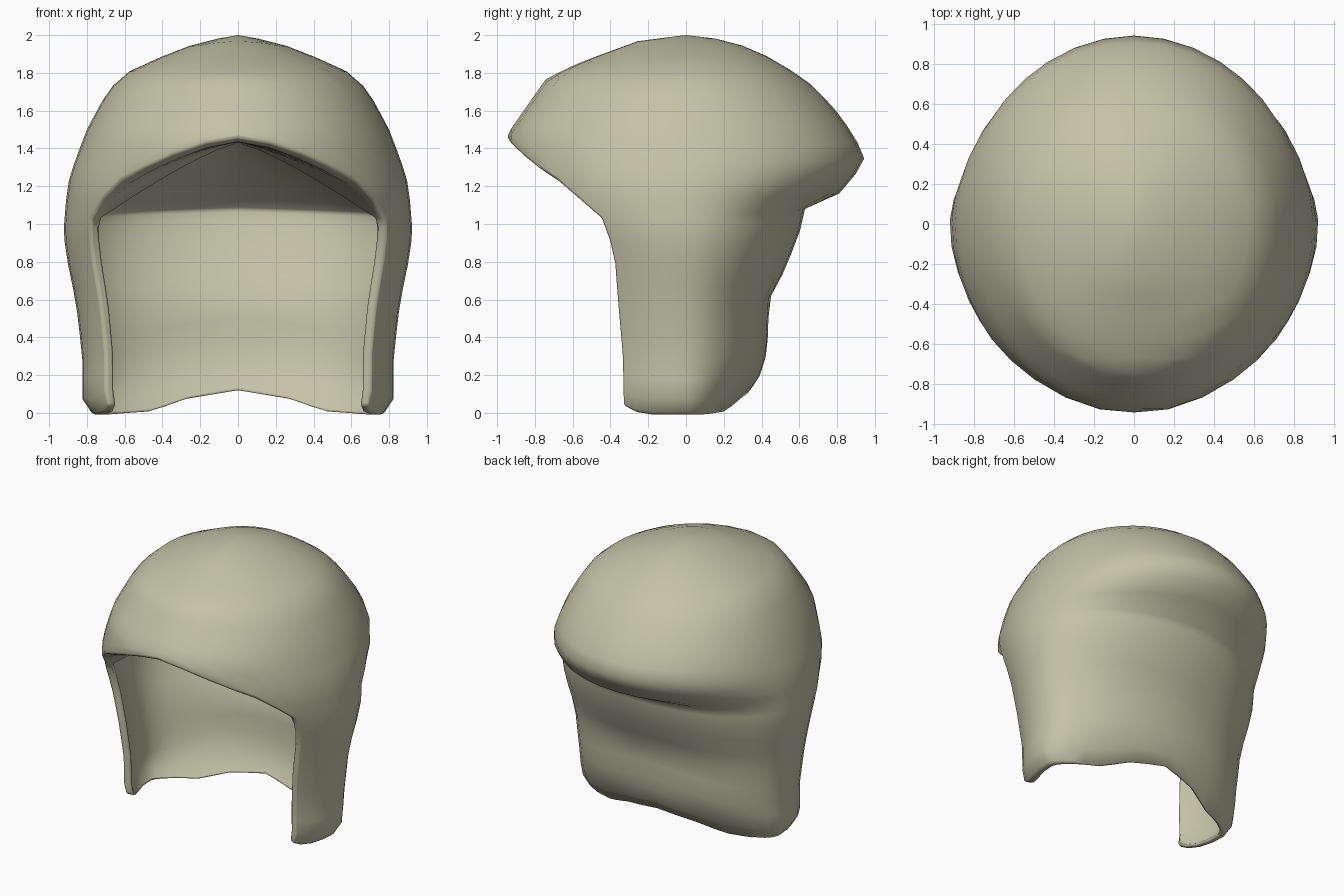
import bpy, bmesh
from math import sin, cos, radians

if "Cube" in bpy.data.objects:
    bpy.data.objects.remove(bpy.data.objects["Cube"])


def interp(table, t):
    """Piecewise linear lookup in a list of (key, value) sorted by key."""
    if t <= table[0][0]:
        return table[0][1]
    for (a, va), (b, vb) in zip(table, table[1:]):
        if t <= b:
            return va + (vb - va) * (t - a) / (b - a)
    return table[-1][1]


# Half width, front reach and back reach of the shell at each height
WIDTH = [(0, .77), (.03, .81), (.07, .825), (.3, .825), (.6, .86), (.75, .895), (.95, .925),
         (1.2, .905), (1.33, .865), (1.5, .8), (1.65, .72), (1.75, .65), (1.82, .56),
         (1.9, .37), (1.965, .2), (2, 0)]
FRONT = [(0, .63), (.3, .64), (.6, .69), (.85, .725), (1.03, .85), (1.13, .92), (1.25, .95),
         (1.47, .95), (1.57, .88), (1.77, .74), (1.86, .55), (1.97, .25), (2, 0)]
BACK = [(0, .25), (.12, .34), (.18, .385), (.32, .43), (.6, .44), (.75, .52), (.95, .6),
        (1.08, .63), (1.16, .81), (1.25, .89), (1.35, .945), (1.47, .89), (1.63, .77),
        (1.75, .65), (1.85, .5), (1.93, .35), (1.98, .17), (2, 0)]
# Height of the brim / dome base, and of the bottom hem, by angle from the front
BRIM = [(0, 1.455), (16, 1.415), (33, 1.31), (44, 1.23), (52, 1.13), (58, 1.03), (75, 1.03), (180, 1.08)]
HEM = [(58, .04), (65, .005), (72, -.008), (115, -.008), (145, .01), (158, .07), (180, .12)]

EDGE = 58     # angle where the face opening ends
INNER = .935  # inner wall size relative to the outer wall
half = [0, 12, 24, 35, 44, 52, EDGE, 65, 73, 82, 92, 102, 112, 122, 132, 141, 150, 160, 170, 180]
angles = half + [-a for a in half[-2:0:-1]]
n = len(angles)
cols = [i for i, a in enumerate(angles) if abs(a) >= EDGE]
dome_steps = [.02, .06, .12, .2, .28, .36, .43, .52, .62, .71, .8, .91, 1]
skirt_steps = [.05, .12, .24, .36, .48, .6, .72, .82, .92, 1]
bm = bmesh.new()


def shell_point(angle, z, scale=1):
    t = radians(angle)
    reach = interp(FRONT if cos(t) > 0 else BACK, z)
    return (scale * interp(WIDTH, z) * sin(t), -scale * reach * cos(t), z)


def cap(tip, rings):
    """Fan and bands closing a set of rings onto a tip point."""
    for i in range(n):
        j = (i + 1) % n
        bm.faces.new((tip, rings[0][i], rings[0][j]))
        for upper, lower in zip(rings, rings[1:]):
            bm.faces.new((upper[i], lower[i], lower[j], upper[j]))


def skirt(ring, scale):
    """Open arcs from one cheek edge round the back to the other; returns the rim loop."""
    rows = [[ring[i] for i in cols]]
    for s in skirt_steps:
        row = []
        for i in cols:
            a = abs(angles[i])
            top, low = interp(BRIM, a), interp(HEM, a)
            row.append(bm.verts.new(shell_point(angles[i], top + (low - top) * s, scale)))
        rows.append(row)
    for upper, lower in zip(rows, rows[1:]):
        for k in range(len(cols) - 1):
            bm.faces.new((upper[k], lower[k], lower[k + 1], upper[k + 1]))
    brim = [ring[i] for i in range(cols[-1] + 1, n)] + ring[:cols[0]]
    return [r[0] for r in rows] + rows[-1][1:-1] + [r[-1] for r in reversed(rows)] + brim


# Outer shell: dome from crown to brim, then skirt
rings = [[bm.verts.new(shell_point(a, 2 - (2 - interp(BRIM, abs(a))) * s)) for a in angles]
         for s in dome_steps]
cap(bm.verts.new((0, 0, 2)), rings)
outer_rim = skirt(rings[-1], 1)

# Lining: shallow ceiling rising from the inner brim, then inner skirt
CEILING = 1.43
lining = []
for r in [.15, .3, .45, .6, .75, .88, 1]:
    ring = []
    for a in angles:
        x, y, z = shell_point(a, interp(BRIM, abs(a)), INNER)
        z -= .02 if abs(a) < 50 else 0
        ring.append(bm.verts.new((x * r, y * r, z + (CEILING - z) * (1 - r ** 1.25))))
    lining.append(ring)
cap(bm.verts.new((0, 0, CEILING)), lining)
inner_rim = skirt(lining[-1], INNER)

# Rim joining the two walls
for i in range(len(outer_rim)):
    j = (i + 1) % len(outer_rim)
    bm.faces.new((outer_rim[i], outer_rim[j], inner_rim[j], inner_rim[i]))

bmesh.ops.recalc_face_normals(bm, faces=bm.faces)
mesh = bpy.data.meshes.new("hood_shell")
bm.to_mesh(mesh)
bm.free()
shell = bpy.data.objects.new("hood_shell", mesh)
bpy.context.collection.objects.link(shell)

olive = bpy.data.materials.new("olive")
olive.diffuse_color = (.55, .54, .385, 1)
olive.use_nodes = True
olive.node_tree.nodes["Principled BSDF"].inputs["Base Color"].default_value = olive.diffuse_color
mesh.materials.append(olive)

# Softened rim
bevel = shell.modifiers.new("rim", 'BEVEL')
bevel.width = .015
bevel.segments = 2
bevel.limit_method = 'ANGLE'
bevel.angle_limit = radians(55)

bpy.context.view_layer.objects.active = shell
shell.select_set(True)
bpy.ops.object.shade_smooth_by_angle(angle=radians(80))
